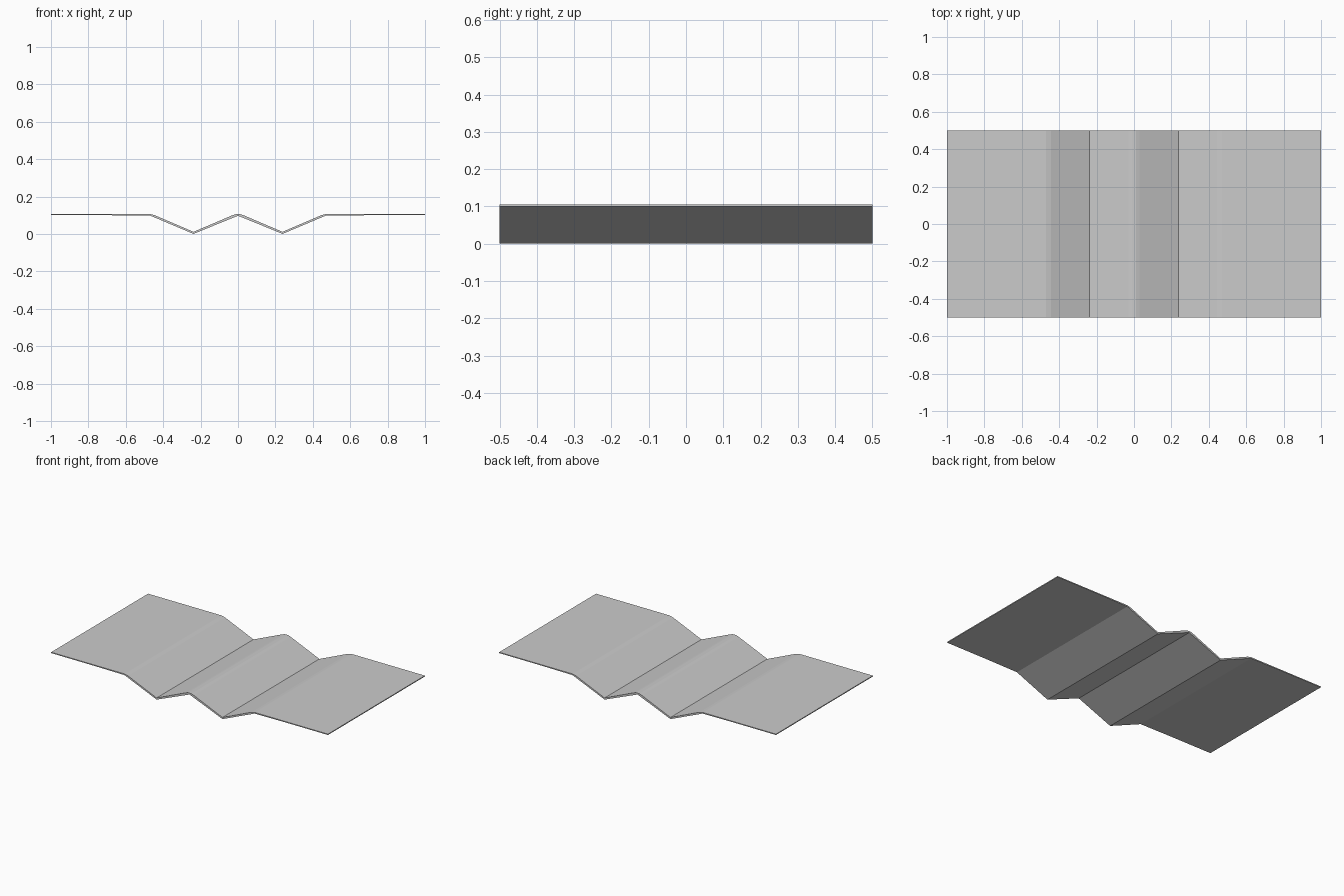
import bpy, bmesh

if "Cube" in bpy.data.objects:
    bpy.data.objects.remove(bpy.data.objects["Cube"])

# Right half of the sheet's cross-section (x, z), from centre to outer edge
top_half = [(0.012, 0.106), (0.03, 0.1), (0.238, 0.011), (0.445, 0.1), (0.47, 0.106), (1.0, 0.106)]
under_half = [(0.0, 0.097), (0.238, 0.0), (0.47, 0.098), (0.7, 0.1), (1.0, 0.1)]


def mirrored(half):
    left = [(-x, z) for x, z in reversed(half) if x > 0]
    return left + half


# Closed outline: top surface left to right, underside back again
outline = mirrored(top_half) + mirrored(under_half)[::-1]

# Extrude the outline along the depth
bm = bmesh.new()
front = [bm.verts.new((x, -0.5, z)) for x, z in outline]
back = [bm.verts.new((x, 0.5, z)) for x, z in outline]
bm.faces.new(front)
bm.faces.new(back[::-1])
n = len(outline)
for i in range(n):
    j = (i + 1) % n
    bm.faces.new((front[j], front[i], back[i], back[j]))
bmesh.ops.recalc_face_normals(bm, faces=bm.faces)
bmesh.ops.triangulate(bm, faces=[f for f in bm.faces if len(f.verts) > 4])

mesh = bpy.data.meshes.new("folded_sheet")
bm.to_mesh(mesh)
bm.free()
sheet = bpy.data.objects.new("folded_sheet", mesh)
bpy.context.collection.objects.link(sheet)
